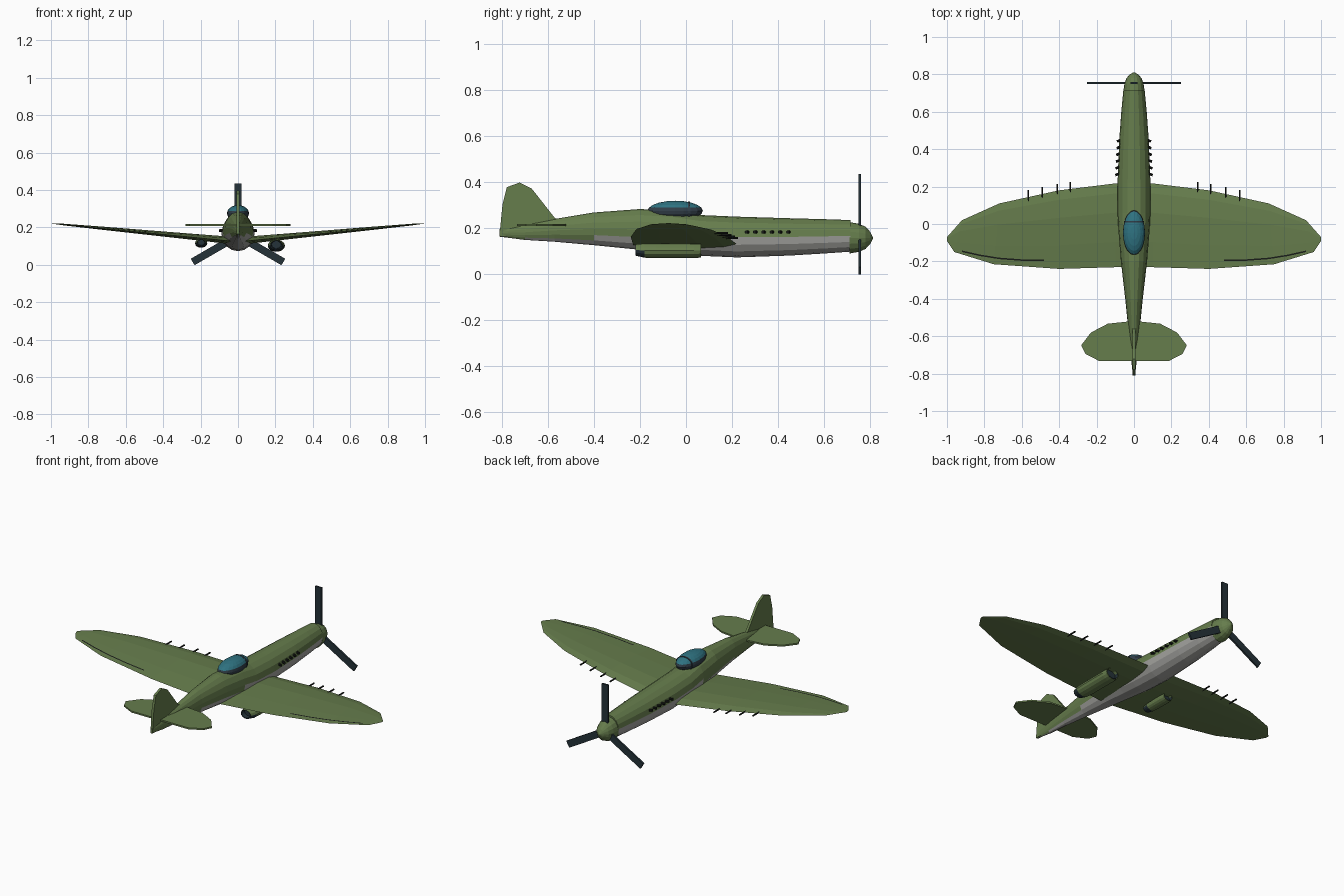
import bpy, bmesh, math
from mathutils import Vector, Matrix

cube = bpy.data.objects.get("Cube")
if cube:
    bpy.data.objects.remove(cube, do_unlink=True)


def material(name, rgb):
    m = bpy.data.materials.new(name)
    m.use_nodes = True
    m.diffuse_color = (*rgb, 1)
    m.node_tree.nodes["Principled BSDF"].inputs["Base Color"].default_value = (*rgb, 1)
    return m


GREEN = material("olive green", (.133, .205, .073))
GREY = material("belly grey", (.38, .38, .36))
GLASS = material("teal glass", (.028, .17, .22))
FRAME = material("slate frame", (.031, .048, .065))
BLADE = material("dark blue grey", (.018, .032, .04))
BLACK = material("soot black", (.01, .012, .01))


def finish(name, bm, *mats, rule=None):
    """Turn a bmesh into a flat-shaded object, colouring faces by a rule."""
    bmesh.ops.remove_doubles(bm, verts=bm.verts, dist=1e-5)
    bmesh.ops.recalc_face_normals(bm, faces=bm.faces)
    if rule:
        for f in bm.faces:
            f.material_index = rule(f.calc_center_median(), f.normal)
    me = bpy.data.meshes.new(name)
    bm.to_mesh(me)
    bm.free()
    for m in mats:
        me.materials.append(m)
    ob = bpy.data.objects.new(name, me)
    bpy.context.collection.objects.link(ob)
    return ob


def loft(rings):
    """Skin a row of equal-length point rings and cap both ends."""
    bm = bmesh.new()
    rows = [[bm.verts.new(p) for p in ring] for ring in rings]
    n = len(rows[0])
    for a, b in zip(rows, rows[1:]):
        for i in range(n):
            j = (i + 1) % n
            bm.faces.new((a[i], a[j], b[j], b[i]))
    bm.faces.new(rows[0])
    bm.faces.new(rows[-1])
    return bm


def oval(y, rx, rz, zc, xc=0, n=16):
    return [(xc + rx * math.cos(t), y, zc + rz * math.sin(t))
            for t in (2 * math.pi * i / n for i in range(n))]


def mirror(ob):
    ob.modifiers.new("Mirror", 'MIRROR').use_mirror_merge = False


def rod(bm, a, b, r, sides=8):
    a, b = Vector(a), Vector(b)
    turn = (b - a).to_track_quat('Z', 'Y').to_matrix().to_4x4()
    bmesh.ops.create_cone(bm, cap_ends=True, segments=sides, radius1=r, radius2=r,
                          depth=(b - a).length,
                          matrix=Matrix.Translation((a + b) / 2) @ turn)


# Fuselage: y, half width, bottom, top
body = [(-.81, .006, .163, .195), (-.7, .018, .149, .215), (-.57, .03, .141, .24),
        (-.4, .047, .126, .268), (-.2, .07, .106, .283), (-.05, .082, .09, .275),
        (.06, .088, .08, .257), (.22, .088, .073, .25), (.45, .079, .081, .243),
        (.6, .068, .09, .239), (.715, .057, .098, .235)]
finish("fuselage", loft([oval(y, w, (t - b) / 2, (t + b) / 2) for y, w, b, t in body]),
       GREEN, GREY, rule=lambda c, n: int(c.z < (.162 if c.y > -.4 else .158) and n.z < -.05))

# Spinner
nose = [(.71, .068), (.75, .061), (.78, .048), (.8, .026), (.811, .004)]
finish("spinner", loft([oval(y, r * .84, r, .158) for y, r in nose]), GREEN)

# Propeller: three flat blades
for k in range(3):
    bm = bmesh.new()
    bmesh.ops.create_cube(bm, size=1, matrix=(
        Matrix.Translation((0, .755, .155)) @ Matrix.Rotation(k * math.tau / 3, 4, 'Y')
        @ Matrix.Translation((0, 0, .14)) @ Matrix.Diagonal((.04, .011, .28, 1))))
    finish(f"propeller_blade_{k + 1}", bm, BLADE)


# Wings: leading x and y, trailing x and y, half thickness
def wing_z(x):
    return .123 + .098 * x


def section(lx, ly, tx, ty, h):
    pts = []
    for f, s in ((0, 0), (.12, .7), (.35, 1), (.7, .6), (1, 0), (.7, -.4), (.35, -.7), (.12, -.5)):
        x = lx + (tx - lx) * f
        pts.append((x, ly + (ty - ly) * f, wing_z(x) + s * h))
    return pts


plan = [(0, .222, 0, -.228, .024), (.1, .217, .1, -.231, .022), (.4, .18, .4, -.24, .016),
        (.72, .11, .75, -.215, .01), (.92, .02, .96, -.15, .005), (1, -.07, 1, -.09, .001)]
wing = finish("wings", loft([section(*s) for s in plan]), GREEN)
mirror(wing)

# Aileron hinge lines laid on the upper wing skin
bpy.context.view_layer.update()


def on_wing(x, y):
    hit, loc, _, _ = wing.ray_cast(Vector((x, y, 1)), Vector((0, 0, -1)))
    return (x, y, loc.z + .002 if hit else wing_z(x))


hinge = [(.48, -.195), (.6, -.193), (.72, -.184), (.82, -.168), (.92, -.146)]
bm = bmesh.new()
for (x0, y0), (x1, y1) in zip(hinge, hinge[1:]):
    bm.faces.new([bm.verts.new(on_wing(x, y)) for x, y in
                  ((x0, y0 - .004), (x1, y1 - .004), (x1, y1 + .004), (x0, y0 + .004))])
mirror(finish("aileron_lines", bm, BLACK))

# Wing guns
bm = bmesh.new()
for x, y in ((.34, .225), (.41, .213), (.49, .198), (.565, .182)):
    rod(bm, (x, y - .08, wing_z(x)), (x, y, wing_z(x)), .0045)
mirror(finish("wing_guns", bm, BLACK))

# Exhaust stubs
bm = bmesh.new()
for k in range(6):
    y = .265 + k * .036
    x = .089 - (y - .265) * .05
    rod(bm, (x - .02, y + .008, .183), (x + .011, y - .004, .183), .007)
mirror(finish("exhaust_stubs", bm, BLACK))


# Underwing radiator and oil cooler, open at the front and rear
def cooler(name, x, z, rx, rz, y0, y1):
    shape = [(y0 + .025, .55, .6), (y0, .6, .65), (y0, .72, .76), (y0 + .04, .95, .96), (y0 + .09, 1, 1),
             (y1 - .03, 1, 1), (y1, .92, .94), (y1, .8, .82), (y1 - .02, .78, .8)]
    rings = [oval(y, rx * a, rz * b, z + rz * (1 - b) * .4, x, 14) for y, a, b in shape]

    def rule(c, n):
        near = ((c.x - x) / rx) ** 2 + ((c.z - z) / rz) ** 2 < .66
        return int(near and (c.y > y1 - .025 or c.y < y0 + .03))
    finish(name, loft(rings), GREEN, BLADE, rule=rule)


cooler("radiator", .205, .102, .046, .033, -.22, .065)
cooler("oil_cooler", -.197, .115, .033, .024, -.13, .05)


# Tail surfaces: flat outlines given thickness
def plate(name, points, thickness):
    bm = bmesh.new()
    bm.faces.new([bm.verts.new(p) for p in points])
    ob = finish(name, bm, GREEN)
    mod = ob.modifiers.new("Thickness", 'SOLIDIFY')
    mod.thickness, mod.offset = thickness, 0
    return ob


stab = [(0, -.518), (.14, -.533), (.23, -.58), (.282, -.648), (.26, -.695), (.185, -.733), (0, -.733)]
mirror(plate("tailplane", [(x, y, .213) for x, y in stab], .009))

fin = [(-.53, .225), (-.57, .245), (-.67, .372), (-.722, .398), (-.778, .378),
       (-.797, .3), (-.81, .165), (-.7, .16)]
plate("tail_fin", [(0, y, z) for y, z in fin], .014)

# Canopy: glass dome over a slate lower frame
bm = bmesh.new()
bmesh.ops.create_uvsphere(bm, u_segments=20, v_segments=10, radius=1, matrix=(
    Matrix.Translation((0, -.047, .275)) @ Matrix.Diagonal((.059, .12, .044, 1))))
finish("canopy", bm, GLASS, FRAME, rule=lambda c, n: int(c.z < .283))

# Windscreen hoop across the canopy
s = math.sqrt(1 - (.06 / .12) ** 2)
finish("canopy_hoop", loft([oval(y, .06 * s + .002, .044 * s + .002, .275, 0, 20)
                            for y in (.008, .017)]), FRAME)
